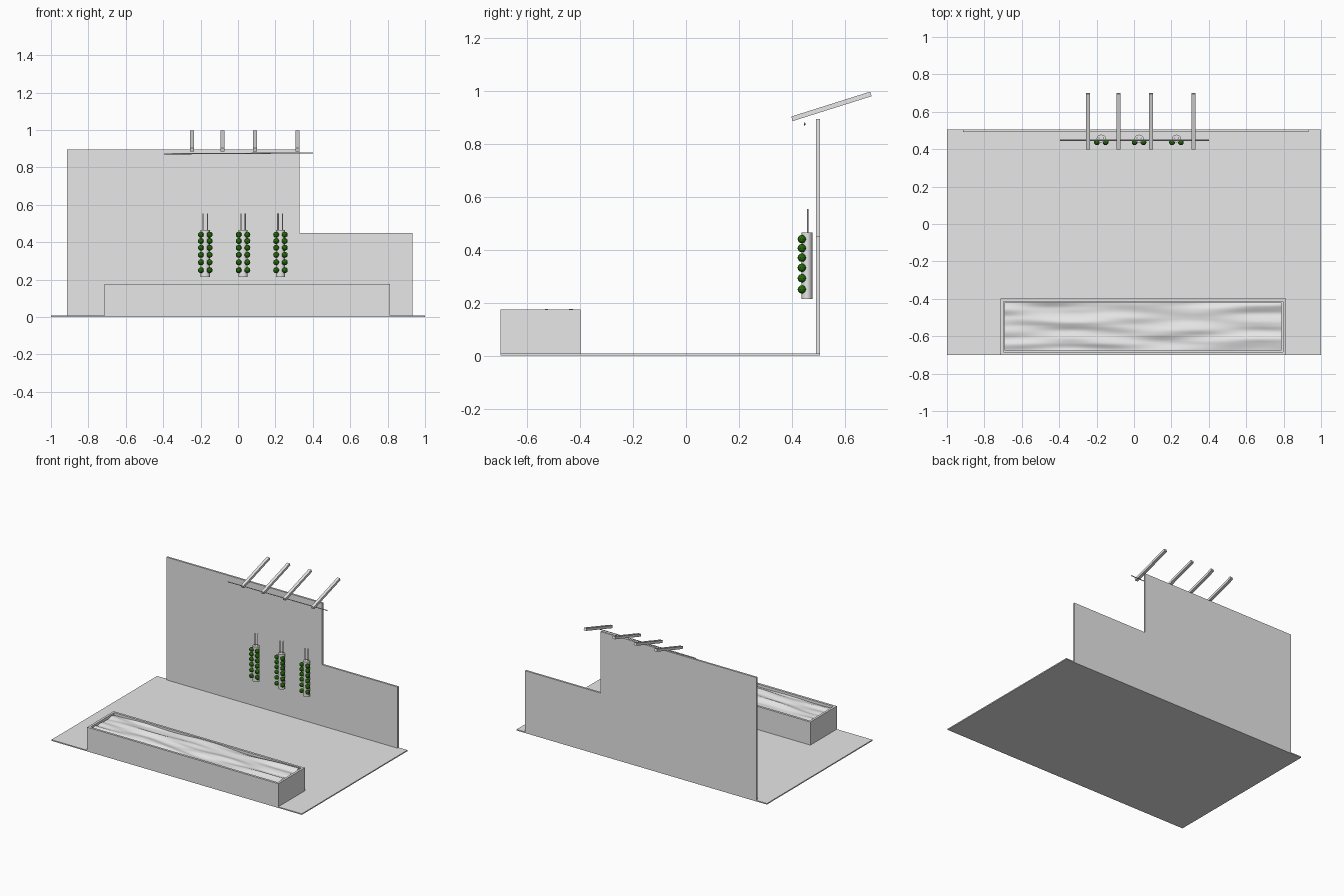
import bpy, bmesh, math
from mathutils import Vector, Matrix, noise

if "Cube" in bpy.data.objects:
    bpy.data.objects.remove(bpy.data.objects["Cube"])


def material(name, rgb):
    m = bpy.data.materials.new(name)
    m.diffuse_color = (*rgb, 1)
    m.use_nodes = True
    m.node_tree.nodes["Principled BSDF"].inputs["Base Color"].default_value = m.diffuse_color
    return m


GREY = material("plain_grey", (0.8, 0.8, 0.8))
GREEN = material("leaf_green", (0.02, 0.16, 0.003))


def finish(bm, name, mat, smooth=False):
    bmesh.ops.recalc_face_normals(bm, faces=bm.faces)
    for f in bm.faces:
        f.smooth = smooth
    me = bpy.data.meshes.new(name)
    bm.to_mesh(me)
    bm.free()
    me.materials.append(mat)
    ob = bpy.data.objects.new(name, me)
    bpy.context.collection.objects.link(ob)
    if smooth:
        bpy.ops.object.select_all(action='DESELECT')
        bpy.context.view_layer.objects.active = ob
        ob.select_set(True)
        bpy.ops.object.shade_smooth_by_angle(angle=math.radians(40))
    return ob


def box(name, lo, hi):
    lo, hi = Vector(lo), Vector(hi)
    bm = bmesh.new()
    bmesh.ops.create_cube(bm, size=1, matrix=Matrix.Translation((lo + hi) / 2)
                          @ Matrix.Diagonal((*(hi - lo), 1)))
    return finish(bm, name, GREY)


def rod(name, a, b, r, sides=8, squash=1.0):
    a, b = Vector(a), Vector(b)
    turn = (b - a).to_track_quat('Z', 'Y').to_matrix().to_4x4()
    bm = bmesh.new()
    bmesh.ops.create_cone(bm, cap_ends=True, segments=sides, radius1=r, radius2=r,
                          depth=(b - a).length,
                          matrix=Matrix.Translation((a + b) / 2) @ turn
                          @ Matrix.Diagonal((1, squash, 1, 1)))
    return finish(bm, name, GREY, True)


# Floor slab
box("floor", (-1, -0.7, 0), (1, 0.505, 0.008))

# Stepped back wall, extruded from its outline
bm = bmesh.new()
outline = [(-0.915, 0), (0.932, 0), (0.932, 0.45), (0.328, 0.45), (0.328, 0.894), (-0.915, 0.894)]
face = bm.faces.new([bm.verts.new((x, 0.491, z)) for x, z in outline])
ext = bmesh.ops.extrude_face_region(bm, geom=[face])
bmesh.ops.translate(bm, vec=(0, 0.014, 0),
                    verts=[v for v in ext["geom"] if isinstance(v, bmesh.types.BMVert)])
finish(bm, "back_wall", GREY)

# Open trough: box with the top inset and sunk
X0, X1, Y0, Y1, TOP = -0.715, 0.812, -0.7, -0.398, 0.175
RIM = 0.023
bm = bmesh.new()
bmesh.ops.create_cube(bm, size=1, matrix=Matrix.Translation(((X0 + X1) / 2, (Y0 + Y1) / 2, TOP / 2))
                      @ Matrix.Diagonal((X1 - X0, Y1 - Y0, TOP, 1)))
top = max(bm.faces, key=lambda f: f.calc_center_median().z)
bmesh.ops.inset_region(bm, faces=[top], thickness=RIM)
ext = bmesh.ops.extrude_discrete_faces(bm, faces=[top])
bmesh.ops.translate(bm, vec=(0, 0, -0.145), verts=ext["faces"][0].verts)
bmesh.ops.remove_doubles(bm, verts=bm.verts, dist=1e-5)
finish(bm, "trough", GREY)

# Rippled water, waves drawn out along x
bm = bmesh.new()
bmesh.ops.create_grid(bm, x_segments=80, y_segments=40, size=0.5)
for v in bm.verts:
    x = (X0 + X1) / 2 + v.co.x * (X1 - X0 - 2 * RIM)
    y = (Y0 + Y1) / 2 + v.co.y * (Y1 - Y0 - 2 * RIM)
    v.co = (x, y, 0.165 + 0.014 * noise.noise(Vector((x * 3, y * 22, 0.3))))
finish(bm, "water", GREY, True)

# Sloping roof beams
for i, x in enumerate((-0.245, -0.083, 0.09, 0.317)):
    beam = box(f"roof_beam_{i + 1}", (-0.0105, -0.156, -0.009), (0.0105, 0.156, 0.009))
    beam.location = (x, 0.549, 0.941)
    beam.rotation_euler.x = math.radians(17.5)

# Thin rail under the beams
rod("hanging_rail", (-0.395, 0.448, 0.872), (0.4, 0.448, 0.877), 0.003)

# Hanging planters with two strings and two columns of leaf balls
for i, x in enumerate((-0.175, 0.027, 0.227)):
    n = i + 1
    rod(f"planter_{n}", (x, 0.457, 0.213), (x, 0.457, 0.465), 0.0245, 24, 0.84)
    for side in (-1, 1):
        sx = x + side * 0.0115
        rod(f"string_{n}_{side}", (sx, 0.459, 0.46), (sx, 0.459, 0.553), 0.003)
    bm = bmesh.new()
    for z in (0.44, 0.406, 0.37, 0.332, 0.292, 0.25):
        for side in (-1, 1):
            bmesh.ops.create_icosphere(bm, subdivisions=2, radius=0.016,
                                       matrix=Matrix.Translation((x + side * 0.0235, 0.437, z)))
    finish(bm, f"leaves_{n}", GREEN)
